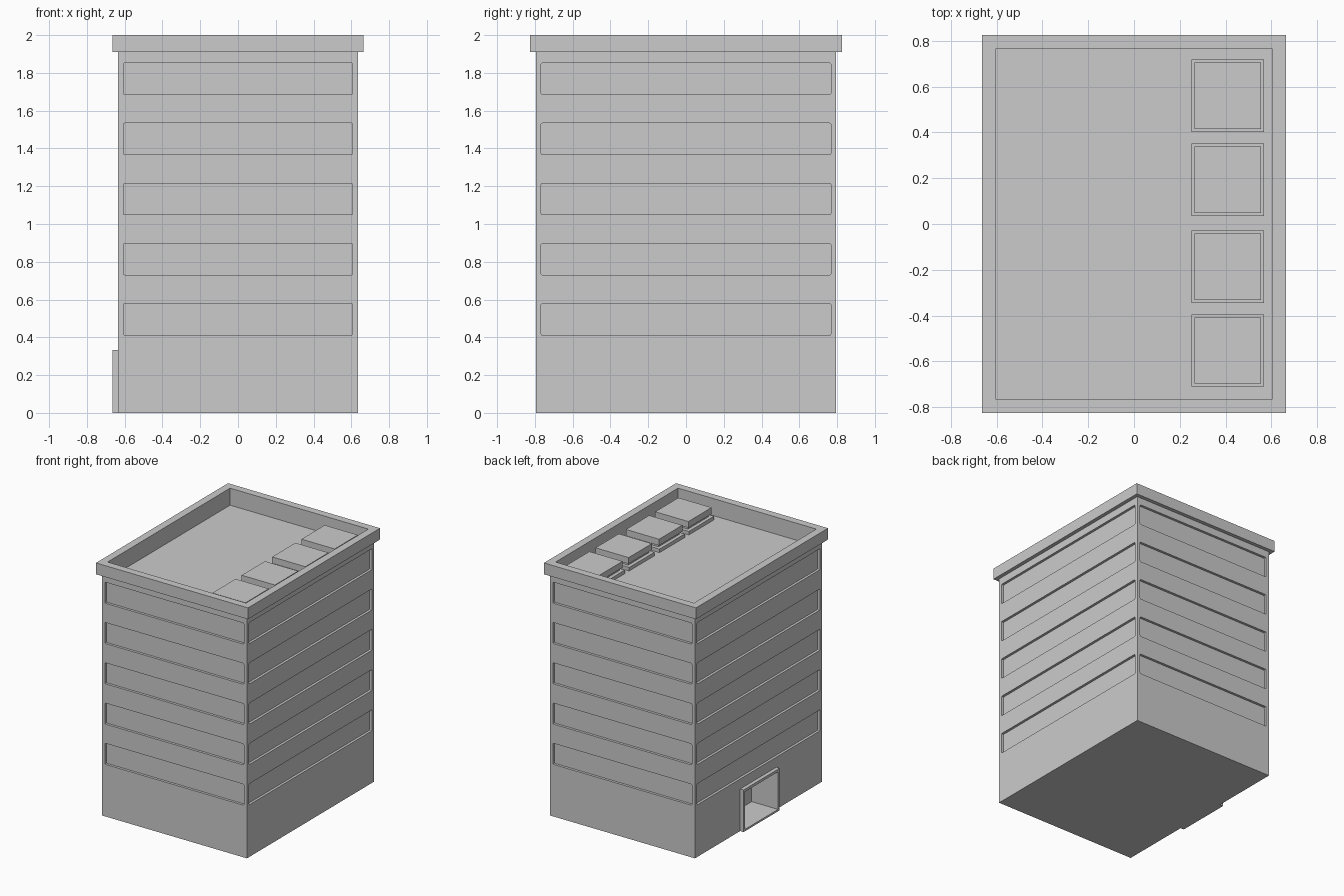
import bpy, bmesh
from mathutils import Vector

if "Cube" in bpy.data.objects:
    bpy.data.objects.remove(bpy.data.objects["Cube"])


def box(bm, x0, x1, y0, y1, z0, z1, round_axis=None):
    """Add a box to bm; optionally round the edges that run along one axis."""
    verts = bmesh.ops.create_cube(bm, size=1)["verts"]
    lo, hi = Vector((x0, y0, z0)), Vector((x1, y1, z1))
    for v in verts:
        v.co = Vector([lo[i] if v.co[i] < 0 else hi[i] for i in range(3)])
    if round_axis is not None:
        edges = {e for v in verts for e in v.link_edges}
        edges = [e for e in edges
                 if abs(e.verts[0].co[round_axis] - e.verts[1].co[round_axis]) > 1e-5]
        bmesh.ops.bevel(bm, geom=edges, offset=0.007, segments=2,
                        profile=0.5, affect='EDGES')


def make(name, boxes):
    bm = bmesh.new()
    for b in boxes:
        box(bm, *b)
    mesh = bpy.data.meshes.new(name)
    bm.to_mesh(mesh)
    bm.free()
    ob = bpy.data.objects.new(name, mesh)
    bpy.context.collection.objects.link(ob)
    return ob


def carve(ob, cutter_boxes):
    """Subtract boxes from an object and remove the helper."""
    cutter = make("cutter", cutter_boxes)
    cutter.hide_render = True
    mod = ob.modifiers.new("cut", 'BOOLEAN')
    mod.operation, mod.solver, mod.object = 'DIFFERENCE', 'EXACT', cutter
    bpy.context.view_layer.objects.active = ob
    bpy.ops.object.modifier_apply(modifier=mod.name)
    bpy.data.objects.remove(cutter)


W, D, LEDGE = 0.635, 0.795, 0.03     # half width, half depth, overhang
INSET, ROOF = 0.02, 1.865

roof_well = (-0.605, 0.605, -0.765, 0.765, ROOF, 2.1)
doorway = (-0.75, -0.435, -0.2, 0.21, 0.015, 0.312)

# Ribbon windows on all four sides, five storeys
windows = []
for i in range(5):
    z0 = 0.412 + i * 0.3185
    z1 = z0 + 0.166
    for s in (-1, 1):
        ya, yb = sorted((s * (D - INSET), s * (D + 0.1)))
        windows.append((-0.607, 0.607, ya, yb, z0, z1, 1))
        xa, xb = sorted((s * (W - INSET), s * (W + 0.1)))
        windows.append((xa, xb, -0.767, 0.767, z0, z1, 0))

# Main block
body = make("building_body", [(-W, W, -D, D, 0, 1.91)])
carve(body, windows + [doorway, roof_well])

# Overhanging roof edge
parapet = make("parapet", [(-W - LEDGE, W + LEDGE, -D - LEDGE, D + LEDGE, 1.91, 2)])
carve(parapet, [(-0.605, 0.605, -0.765, 0.765, 1.8, 2.1)])

# Projecting entrance surround
frame = make("entrance_frame", [(-W - LEDGE, -W, -0.22, 0.23, 0, 0.333)])
carve(frame, [doorway])

# Rooftop units: base plate, recessed neck, cap
for i, y in enumerate((-0.553, -0.187, 0.193, 0.56)):
    x = 0.41
    parts = [(0.158, ROOF, 1.893), (0.13, 1.893, 1.913), (0.145, 1.913, 1.963)]
    make(f"roof_unit_{i + 1}",
         [(x - r, x + r, y - r, y + r, a, b) for r, a, b in parts])
